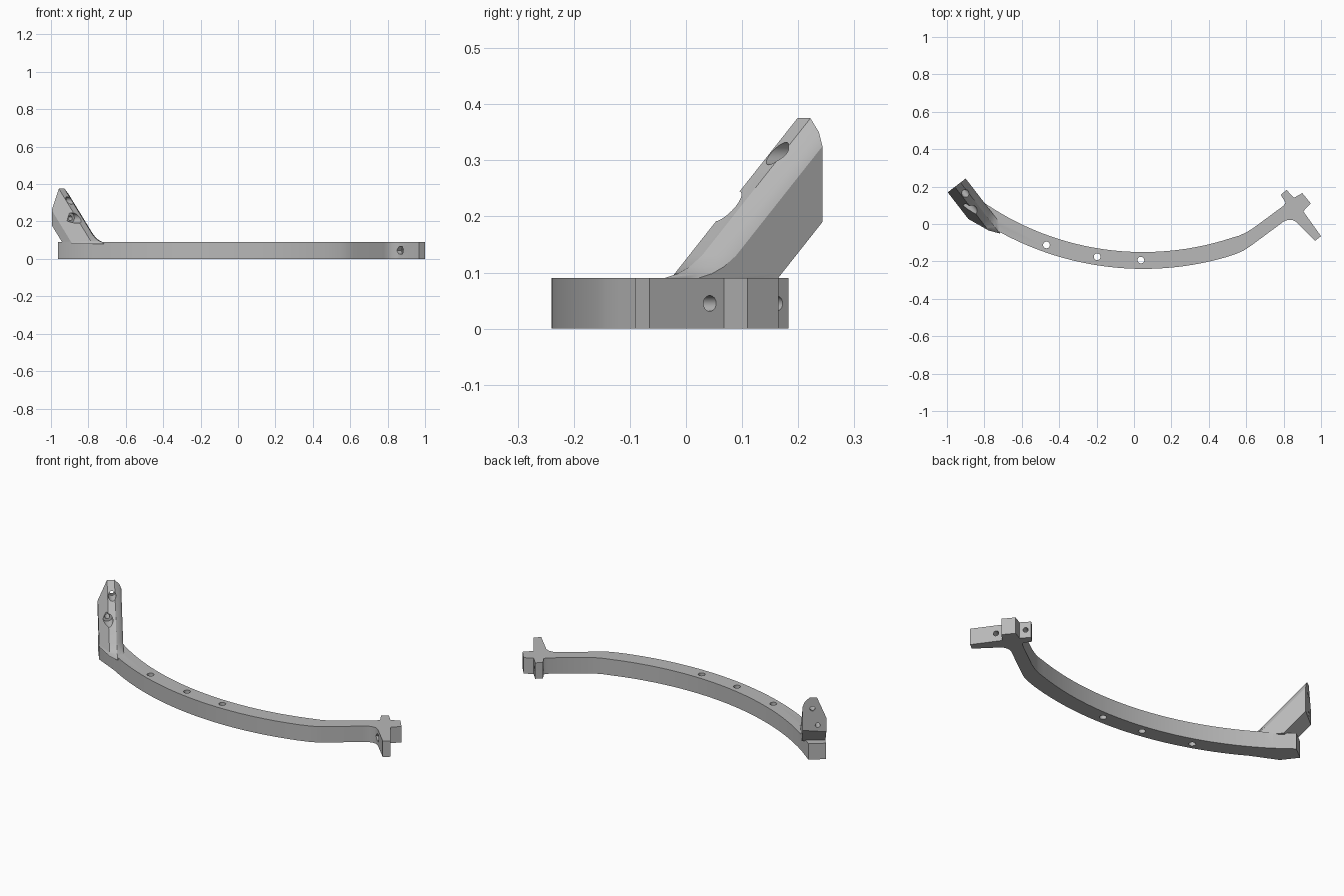
import bpy, bmesh, math
from mathutils import Vector

cube = bpy.data.objects.get("Cube")
if cube:
    bpy.data.objects.remove(cube, do_unlink=True)

grey = bpy.data.materials.new("satin grey")
grey.use_nodes = True
colour = (0.48, 0.48, 0.48, 1)
grey.diffuse_color = colour
grey.node_tree.nodes["Principled BSDF"].inputs["Base Color"].default_value = colour

HEIGHT = 0.09
ACROSS = Vector((0.79, 0.61, 0))    # sideways on the raised arm
ALONG = Vector((-0.61, 0.79, 0))    # direction in which the arm leans
BORE = Vector((0.83, 0.55, 0))      # axis of the clamp screws


def arm_point(w, u, z):
    return ACROSS * w + ALONG * u + Vector((0, 0, z))


def loft(name, rings):
    """Closed solid through rings of equal point count."""
    bm = bmesh.new()
    loops = [[bm.verts.new(p) for p in ring] for ring in rings]
    n = len(loops[0])
    for a, b in zip(loops, loops[1:]):
        for i in range(n):
            j = (i + 1) % n
            bm.faces.new((a[i], a[j], b[j], b[i]))
    bm.faces.new(loops[0][::-1])
    bm.faces.new(loops[-1])
    bmesh.ops.recalc_face_normals(bm, faces=bm.faces)
    mesh = bpy.data.meshes.new(name)
    bm.to_mesh(mesh)
    bm.free()
    mesh.materials.append(grey)
    obj = bpy.data.objects.new(name, mesh)
    bpy.context.collection.objects.link(obj)
    return obj


def rod(start, end, radius, sides=24):
    """Cutter cylinder between two points."""
    start, end = Vector(start), Vector(end)
    turn = (end - start).to_track_quat('Z', 'Y')
    circle = [turn @ Vector((radius * math.cos(math.tau * i / sides),
                             radius * math.sin(math.tau * i / sides), 0))
              for i in range(sides)]
    return loft("hole_cutter", [[p + c for c in circle] for p in (start, end)])


def combine(target, other, operation):
    bpy.context.view_layer.objects.active = target
    mod = target.modifiers.new(operation, 'BOOLEAN')
    mod.operation = operation
    mod.solver = 'EXACT'
    mod.object = other
    bpy.ops.object.modifier_apply(modifier=mod.name)
    bpy.data.objects.remove(other, do_unlink=True)


def arc(radius, x0, x1, steps=28):
    a0, a1 = (math.asin((x - 0.05) / radius) for x in (x0, x1))
    return [(0.05 + radius * math.sin(a0 + (a1 - a0) * i / steps),
             1.355 - radius * math.cos(a0 + (a1 - a0) * i / steps))
            for i in range(steps + 1)]


# Curved bar with the clamp bracket at its end
bracket = [(0.55, -0.158), (0.585, -0.143), (0.62, -0.12), (0.78, -0.002),
           (0.80, 0.013), (0.82, 0.021), (0.845, 0.022), (0.865, 0.012),
           (0.968, -0.09), (1.0, -0.065), (0.905, 0.068), (0.945, 0.11),
           (0.90, 0.165), (0.855, 0.14), (0.815, 0.183), (0.785, 0.155),
           (0.81, 0.115), (0.80, 0.098), (0.64, -0.02), (0.60, -0.045),
           (0.56, -0.063)]
outline = [(-0.90, 0.045)] + arc(1.595, -0.76, 0.50) + bracket
outline += arc(1.505, 0.52, -0.80)
outline += [tuple(arm_point(w, 0.69, 0))[:2] for w in (-0.596, -0.686)]
bar = loft("curved_bar", [[(x, y, z) for x, y in outline] for z in (0, HEIGHT)])

# Leaning arm: a faceted section swept up at 45 degrees, flared at its foot
TIP = 0.744
section = [(-0.686, 0.18), (-0.686, 0.26), (-0.638, 0.375),
           (-0.60, 0.375), (-0.575, 0.35), (-0.565, 0.325), (-0.565, 0.19)]
rings = []
for z, flare in ((0.08, 0.05), (0.09, 0.045), (0.098, 0.022),
                 (0.11, 0.008), (0.13, 0)):
    rings.append([arm_point(w, TIP - (top - z) - (flare if 3 <= i <= 5 else 0), z)
                  for i, (w, top) in enumerate(section)])
rings.append([arm_point(w, TIP, top) for w, top in section])
arm = loft("leaning_arm", rings)
combine(bar, arm, 'UNION')

# Vertical mounting holes
cutters = [rod((x, y, -0.1), (x, y, 0.2), 0.018)
           for x, y in ((-0.468, -0.112), (-0.197, -0.175), (0.037, -0.193))]

# Arm screw holes with wider pockets on the inner face
for w, z, radius in ((-0.615, 0.312, 0.02), (-0.642, 0.218, 0.027)):
    cutters.append(rod(arm_point(w, 0.4, z), arm_point(w, 0.9, z), 0.013))
    cutters.append(rod(arm_point(w, 0.4, z), arm_point(w, z + 0.42, z), radius))

# Clamp screw holes, one with a hexagonal nut pocket
foot = Vector((0.915, 0.037, HEIGHT / 2))
cutters.append(rod(foot - BORE * 0.1, foot + BORE * 0.06, 0.014))
cutters.append(rod(foot - BORE * 0.1, foot - BORE * 0.035, 0.023, 6))
prong = Vector((0.815, 0.15, HEIGHT / 2))
cutters.append(rod(prong - BORE * 0.06, prong + BORE * 0.05, 0.013))
for cutter in cutters:
    combine(bar, cutter, 'DIFFERENCE')

# Smooth curves, crisp edges
bpy.ops.object.select_all(action='DESELECT')
bar.select_set(True)
bpy.context.view_layer.objects.active = bar
bpy.ops.object.shade_smooth_by_angle(angle=math.radians(28))
